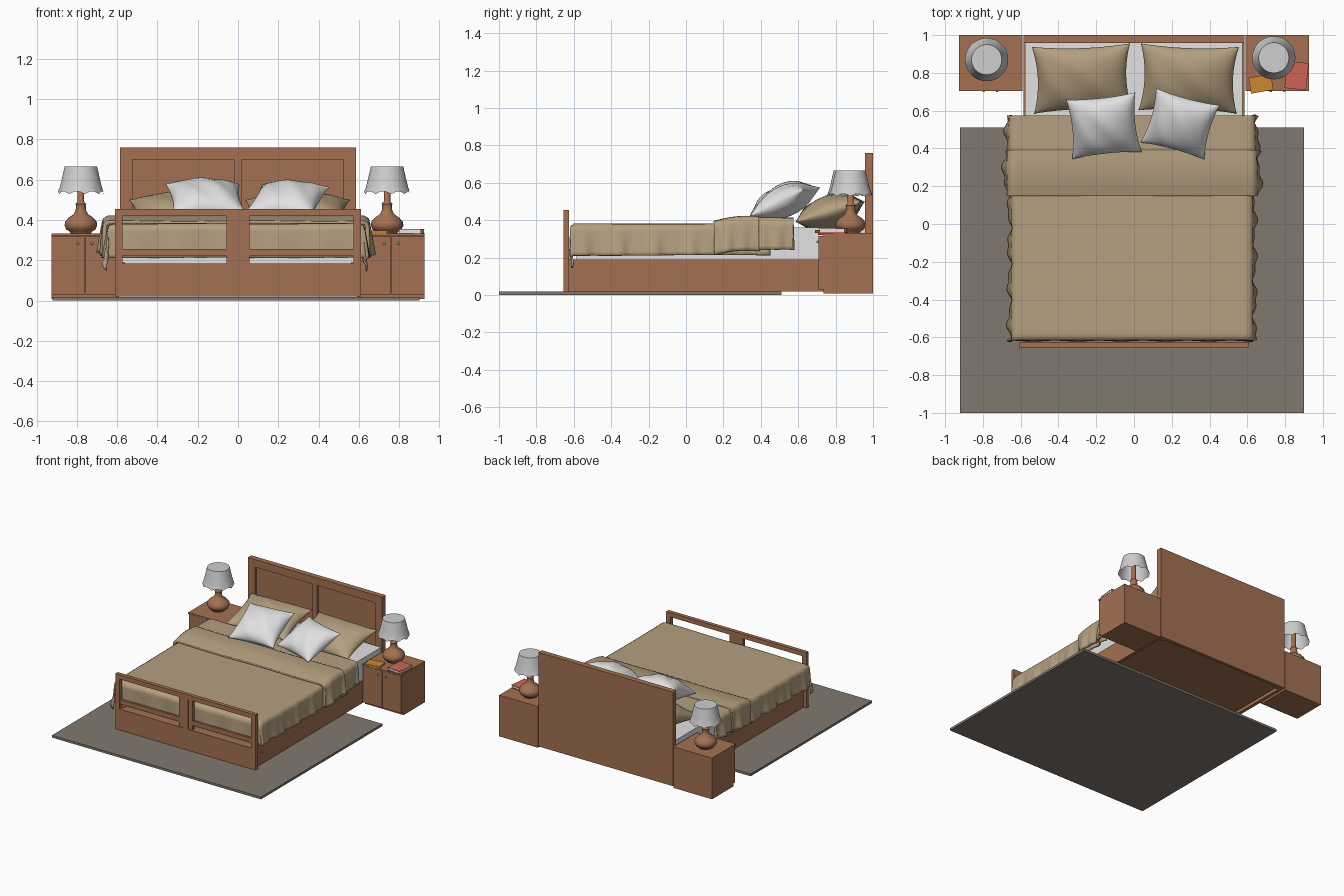
import bpy, bmesh, math
from mathutils import Matrix, Euler

if "Cube" in bpy.data.objects:
    bpy.data.objects.remove(bpy.data.objects["Cube"])


def mat(name, r, g, b):
    m = bpy.data.materials.new(name)
    m.diffuse_color = (r, g, b, 1)
    m.use_nodes = True
    m.node_tree.nodes["Principled BSDF"].inputs["Base Color"].default_value = m.diffuse_color
    return m


WOOD = mat("wood", 0.37, 0.165, 0.085)
TAN = mat("tan_fabric", 0.46, 0.35, 0.215)
WHITE = mat("white_fabric", 0.76, 0.76, 0.76)
SHADE = mat("lampshade_grey", 0.62, 0.62, 0.62)
RUG = mat("rug_taupe", 0.22, 0.19, 0.16)
METAL = mat("metal", 0.45, 0.45, 0.45)
ORANGE = mat("orange_cover", 0.60, 0.24, 0.03)
RED = mat("red_cover", 0.62, 0.13, 0.095)


def finish(name, bm, m, smooth=False, loc=(0, 0, 0), rot=(0, 0, 0)):
    bmesh.ops.recalc_face_normals(bm, faces=bm.faces)
    me = bpy.data.meshes.new(name)
    for f in bm.faces:
        f.smooth = smooth
    bm.to_mesh(me)
    bm.free()
    me.materials.append(m)
    o = bpy.data.objects.new(name, me)
    o.location = loc
    o.rotation_euler = rot
    bpy.context.collection.objects.link(o)
    return o


def box(name, x0, x1, y0, y1, z0, z1, m, rz=0):
    bm = bmesh.new()
    bmesh.ops.create_cube(bm, size=1, matrix=Matrix.Diagonal((abs(x1 - x0), y1 - y0, z1 - z0, 1)))
    return finish(name, bm, m, loc=((x0 + x1) / 2, (y0 + y1) / 2, (z0 + z1) / 2), rot=(0, 0, rz))


def add_grid(bm, nu, nv, fn, wrap=False):
    rows = [[bm.verts.new(fn(i / nu, j / nv)) for i in range(nu if wrap else nu + 1)] for j in range(nv + 1)]
    n = len(rows[0])
    for j in range(nv):
        for i in range(nu):
            k = (i + 1) % n
            bm.faces.new((rows[j][i], rows[j][k], rows[j + 1][k], rows[j + 1][i]))
    return rows


def lathe(name, prof, loc, m, n=40, wave=None, cap=True):
    bm = bmesh.new()

    def fn(u, v):
        i = round(v * (len(prof) - 1))
        r, z = prof[i]
        a = u * math.tau
        if wave and i == 0:
            z += wave * abs(math.sin(a * 4.5))
        return (r * math.cos(a), r * math.sin(a), z)
    rows = add_grid(bm, n, len(prof) - 1, fn, True)
    if cap:
        bm.faces.new(rows[-1])
    o = finish(name, bm, m, True, loc)
    o.data.set_sharp_from_angle(angle=math.radians(40))
    return o


def pillow(name, w, d, h, loc, rot, m):
    bm = bmesh.new()
    for s in (1, -1):
        def fn(u, v):
            # cosine spacing rounds the seam
            a, b = -math.cos(u * math.pi), -math.cos(v * math.pi)
            t = max(0, (1 - a * a) * (1 - b * b))
            crease = 0.006 * math.sin(7 * a + 4 * b) * t
            return (w / 2 * a * (1 - 0.10 * (1 - b * b) * a * a), d / 2 * b * (1 - 0.10 * (1 - a * a) * b * b),
                    s * (h / 2 * t ** 0.55 + crease))
        add_grid(bm, 24, 24, fn)
    bmesh.ops.remove_doubles(bm, verts=bm.verts, dist=1e-5)
    return finish(name, bm, m, True, loc, rot)


def drape(name, hw, y0, y1, z_of_y, drop, front, m, thick=0.012):
    """Cloth over the mattress: overhang on both sides, and at the foot when front > 0."""
    bm = bmesh.new()
    r = 0.02

    def over(d):  # overhang length -> (outward, down) round a soft edge
        if d <= 0:
            return 0, 0
        a = min(d / r, math.pi / 2)
        return r * math.sin(a), r * (1 - math.cos(a)) + max(0, d - r * math.pi / 2)

    def fn(u, v):
        x = (2 * u - 1) * (hw + drop)
        y = y0 - front + v * (y1 - y0 + front)
        ox, dx = over(abs(x) - hw + r)
        oy, dy = over(y0 + r - y) if front else (0, 0)
        sx = 1 if x > 0 else -1
        px = x if ox == 0 else sx * (hw - r + ox)
        py = y if oy == 0 else y0 + r - oy
        px += sx * dx * (0.09 + 0.06 * math.sin(y * 31 + sx) + 0.04 * math.sin(y * 67))
        z = z_of_y(py) - math.hypot(dx, dy) + 0.002 * math.sin(9 * x + 5 * y)
        py += dy * 0.04 * math.sin(x * 27)
        return (px - 0.01, py, z)
    add_grid(bm, 80, 64, fn)
    o = finish(name, bm, m, True)
    s = o.modifiers.new("thickness", "SOLIDIFY")
    s.thickness = thick
    s.offset = 0
    return o


# Rug
box("rug", -0.92, 0.90, -1.0, 0.51, 0, 0.018, RUG)

# Bed base, side rails and mattress
box("bed_base", -0.57, 0.57, -0.63, 0.97, 0.045, 0.185, WOOD)
for s, n in ((-1, "left"), (1, "right")):
    box(n + "_side_rail", s * 0.585, s * 0.56, -0.63, 0.97, 0.02, 0.19, WOOD)
box("mattress", -0.578, 0.575, -0.585, 0.96, 0.185, 0.362, WHITE)

# Headboard: back slab with a raised frame round two panels
box("headboard_slab", -0.585, 0.585, 0.975, 1.0, 0.02, 0.76, WOOD)
box("headboard_top_rail", -0.585, 0.585, 0.957, 0.975, 0.70, 0.76, WOOD)
box("headboard_centre_stile", -0.02, 0.02, 0.957, 0.975, 0.19, 0.70, WOOD)
for s, n in ((-1, "left"), (1, "right")):
    box("headboard_stile_" + n, s * 0.585, s * 0.523, 0.957, 0.975, 0.02, 0.70, WOOD)

# Footboard: solid lower panel, open frame above
box("footboard_panel", -0.61, 0.61, -0.655, -0.625, 0.02, 0.185, WOOD)
box("footboard_top_rail", -0.61, 0.61, -0.655, -0.625, 0.42, 0.455, WOOD)
box("footboard_centre_stile", -0.022, 0.022, -0.655, -0.625, 0.185, 0.42, WOOD)
for s, n in ((-1, "left"), (1, "right")):
    box("footboard_post_" + n, s * 0.61, s * 0.573, -0.655, -0.625, 0.185, 0.42, WOOD)
    box("footboard_inner_stile_" + n, s * 0.058, s * 0.022, -0.648, -0.625, 0.185, 0.42, WOOD)
    box("footboard_slat_" + n, s * 0.573, s * 0.058, -0.648, -0.63, 0.222, 0.257, WOOD)

# Bedding
drape("blanket", 0.632, -0.613, 0.45, lambda y: 0.376, 0.155, 0.155, TAN)
drape("blanket_fold", 0.652, 0.15, 0.39, lambda y: 0.385 + 0.10 * (y - 0.15) + 0.012 * math.sin((y - 0.15) / 0.24 * math.pi),
      0.165, 0, TAN, 0.02)
drape("blanket_head_end", 0.642, 0.38, 0.575, lambda y: 0.402, 0.15, 0, TAN, 0.02)
box("blanket_filling", -0.575, 0.575, 0.17, 0.568, 0.36, 0.392, TAN)

# Pillows
R = math.radians
pillow("left_sleeping_pillow", 0.52, 0.37, 0.17, (-0.275, 0.77, 0.445), (R(17), 0, R(2)), TAN)
pillow("right_sleeping_pillow", 0.52, 0.37, 0.17, (0.29, 0.77, 0.445), (R(17), 0, R(-2)), TAN)
pillow("left_cushion", 0.37, 0.35, 0.17, (-0.16, 0.52, 0.505), (R(25), 0, R(6)), WHITE)
pillow("right_cushion", 0.35, 0.33, 0.16, (0.245, 0.53, 0.50), (R(25), R(2), R(-15)), WHITE)

# Nightstands with lamps
base = [(0.0, 0), (0.05, 0), (0.055, 0.01), (0.072, 0.02), (0.081, 0.04), (0.078, 0.06), (0.06, 0.08),
        (0.036, 0.096), (0.026, 0.115), (0.024, 0.14), (0.027, 0.148), (0.02, 0.155), (0.016, 0.16), (0.016, 0.30)]
for s, n, lx, ly in ((-1, "left", -0.78, 0.87), (1, "right", 0.74, 0.88)):
    box(n + "_nightstand_body", s * 0.59, s * 0.927, 0.735, 1.0, 0.008, 0.32, WOOD)
    box(n + "_nightstand_top", s * 0.59, s * 0.927, 0.705, 1.0, 0.32, 0.332, WOOD)
    for a, b, k in ((0.592, 0.757, "inner"), (0.761, 0.925, "outer")):
        box(n + "_nightstand_door_" + k, s * a, s * b, 0.709, 0.735, 0.03, 0.317, WOOD)
    for kx in (0.725, 0.795):
        bm = bmesh.new()
        bmesh.ops.create_uvsphere(bm, u_segments=12, v_segments=8, radius=0.007)
        finish(n + "_knob", bm, METAL, True, (s * kx, 0.705, 0.285))
    lathe(n + "_lamp_base", base, (lx, ly, 0.332), WOOD)
    lathe(n + "_lamp_shade", [(0.114, 0), (0.106, 0.03), (0.097, 0.065), (0.088, 0.105), (0.08, 0.138)],
          (lx, ly, 0.528), SHADE, 72, 0.014)

# Books on the right nightstand
box("orange_book", 0.612, 0.732, 0.70, 0.785, 0.332, 0.347, ORANGE, R(10))
box("red_book_pages", 0.806, 0.916, 0.718, 0.853, 0.336, 0.352, WHITE, R(-6))
for z, k in ((0.332, "lower"), (0.352, "upper")):
    box("red_book_cover_" + k, 0.804, 0.918, 0.714, 0.857, z, z + 0.004, RED, R(-6))
